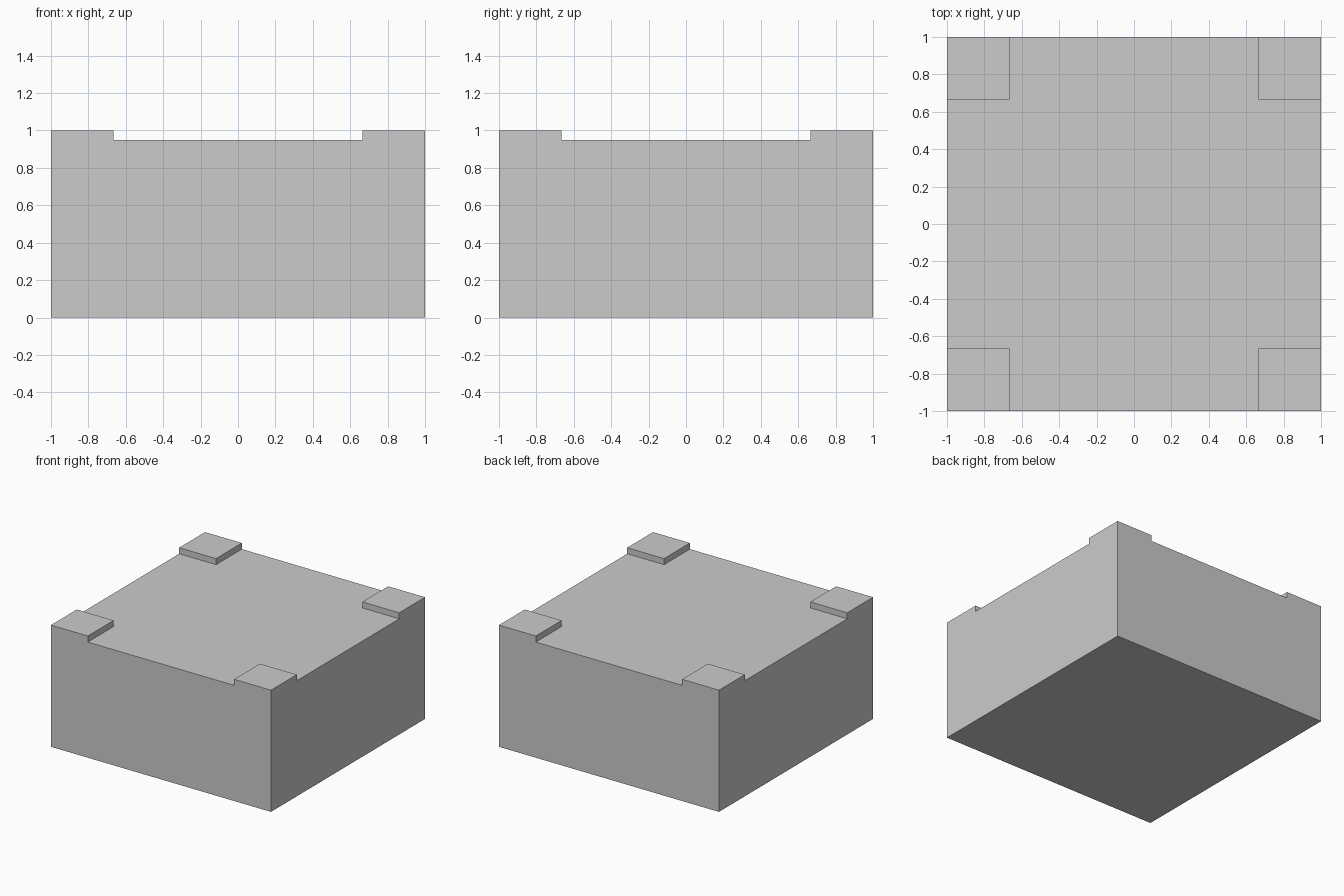
import bpy, bmesh, math
from mathutils import Matrix

if "Cube" in bpy.data.objects:
    bpy.data.objects.remove(bpy.data.objects["Cube"])

HALF, DECK, TOP, INNER = 1.0, 0.95, 1.0, 0.665

bm = bmesh.new()

# Main block standing on the ground
bmesh.ops.create_cube(bm, size=1, matrix=Matrix.Translation((0, 0, DECK / 2))
                      @ Matrix.Diagonal((2 * HALF, 2 * HALF, DECK, 1)))

# Cut lines marking out the corner pads
for normal in ((1, 0, 0), (0, 1, 0)):
    for side in (-1, 1):
        bmesh.ops.bisect_plane(bm, geom=bm.verts[:] + bm.edges[:] + bm.faces[:],
                               plane_co=[side * INNER * n for n in normal],
                               plane_no=normal)

# Raise the four corner pads
bm.normal_update()
corners = []
for f in bm.faces:
    c = f.calc_center_median()
    if f.normal.z > 0.9 and min(abs(c.x), abs(c.y)) > INNER:
        corners.append(f)
result = bmesh.ops.extrude_face_region(bm, geom=corners)
raised = [g for g in result["geom"] if isinstance(g, bmesh.types.BMVert)]
bmesh.ops.translate(bm, verts=raised, vec=(0, 0, TOP - DECK))

# Merge coplanar faces into clean flat sides
bmesh.ops.dissolve_limit(bm, angle_limit=math.radians(1),
                         verts=bm.verts[:], edges=bm.edges[:])
bmesh.ops.recalc_face_normals(bm, faces=bm.faces[:])

mesh = bpy.data.meshes.new("corner_pad_block")
bm.to_mesh(mesh)
bm.free()
block = bpy.data.objects.new("corner_pad_block", mesh)
bpy.context.collection.objects.link(block)
